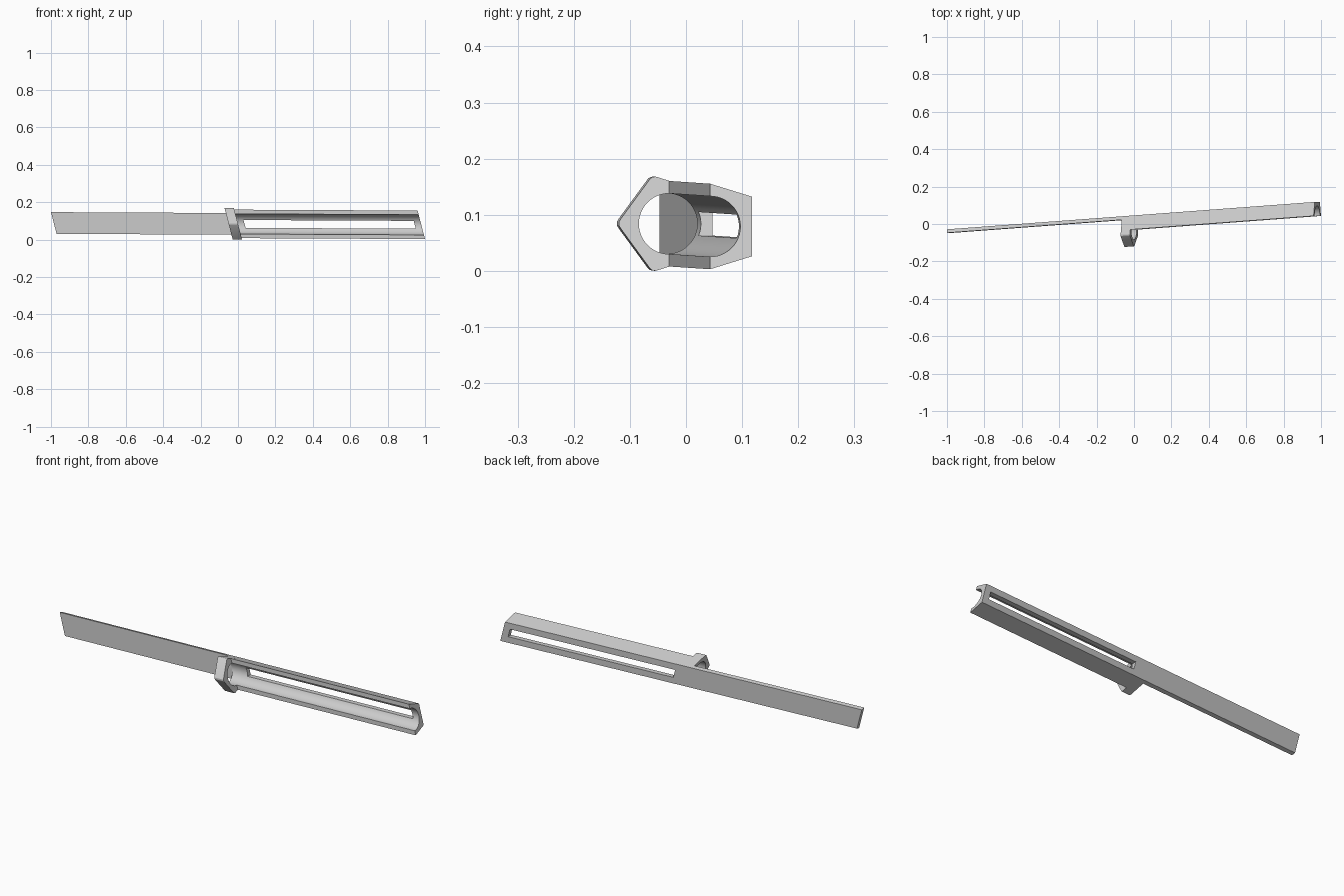
import bpy, bmesh
from math import cos, sin, pi
from mathutils import Matrix

if "Cube" in bpy.data.objects:
    bpy.data.objects.remove(bpy.data.objects["Cube"])

# Slanted frame: length runs along x, ends lean back, whole part swings slightly in y and z
FRAME = Matrix(((1, 0, -0.26, 0),
                (0.0745, 1, 0, 0),
                (-0.005, 0, 1, 0.084),
                (0, 0, 0, 1)))
CY, R = -0.03, 0.054      # bore centre and radius


def extrude(name, profile, x0, x1):
    """Extrude a (y, z) profile from x0 to x1 inside the slanted frame."""
    bm = bmesh.new()
    face = bm.faces.new([bm.verts.new((x0, y, z)) for y, z in profile])
    new = bmesh.ops.extrude_face_region(bm, geom=[face])["geom"]
    moved = [v for v in new if isinstance(v, bmesh.types.BMVert)]
    bmesh.ops.translate(bm, verts=moved, vec=(x1 - x0, 0, 0))
    bm.transform(FRAME)
    bmesh.ops.recalc_face_normals(bm, faces=bm.faces)
    mesh = bpy.data.meshes.new(name)
    bm.to_mesh(mesh)
    bm.free()
    obj = bpy.data.objects.new(name, mesh)
    bpy.context.collection.objects.link(obj)
    return obj


def mirrored(half):
    """Close an upper half profile with its mirror image in z."""
    return half + [(y, -z) for y, z in reversed(half)]


def arc(a0, a1, n, closed=False):
    steps = n if closed else n + 1
    return [(CY + R * cos(a0 + (a1 - a0) * i / n), R * sin(a0 + (a1 - a0) * i / n))
            for i in range(steps)]


def activate(obj):
    bpy.ops.object.select_all(action='DESELECT')
    obj.select_set(True)
    bpy.context.view_layer.objects.active = obj


def cut(obj, cutter):
    activate(obj)
    mod = obj.modifiers.new("cut", 'BOOLEAN')
    mod.operation, mod.solver, mod.object = 'DIFFERENCE', 'EXACT', cutter
    bpy.ops.object.modifier_apply(modifier=mod.name)
    bpy.data.objects.remove(cutter)


# Flat handle strip
handle = extrude("handle", mirrored([(0.026, 0.058), (0.045, 0.053)]), -0.985, -0.049)

# Pointed collar with a round bore
collar = extrude("collar", mirrored([(-0.119, 0.004), (-0.116, 0.009), (-0.064, 0.080),
                                     (-0.060, 0.083), (-0.054, 0.084), (0.045, 0.053)]),
                 -0.05, 0.0)
cut(collar, extrude("bore_cutter", arc(0, 2 * pi, 48, True), -0.2, 0.2))

# Half-round trough open to the front, with a long slot through its back wall
trough = extrude("trough", [(CY, -0.0762), (0.045, -0.053), (0.045, 0.053), (CY, 0.0762)]
                 + arc(pi / 2, -pi / 2, 24), 0.0, 0.98)
cut(trough, extrude("slot_cutter", mirrored([(0.0, 0.021), (0.1, 0.021)]), 0.035, 0.945))

# Smooth the curved walls, keep the edges crisp
for part in (handle, collar, trough):
    activate(part)
    bpy.ops.object.shade_smooth_by_angle(angle=pi / 9)
